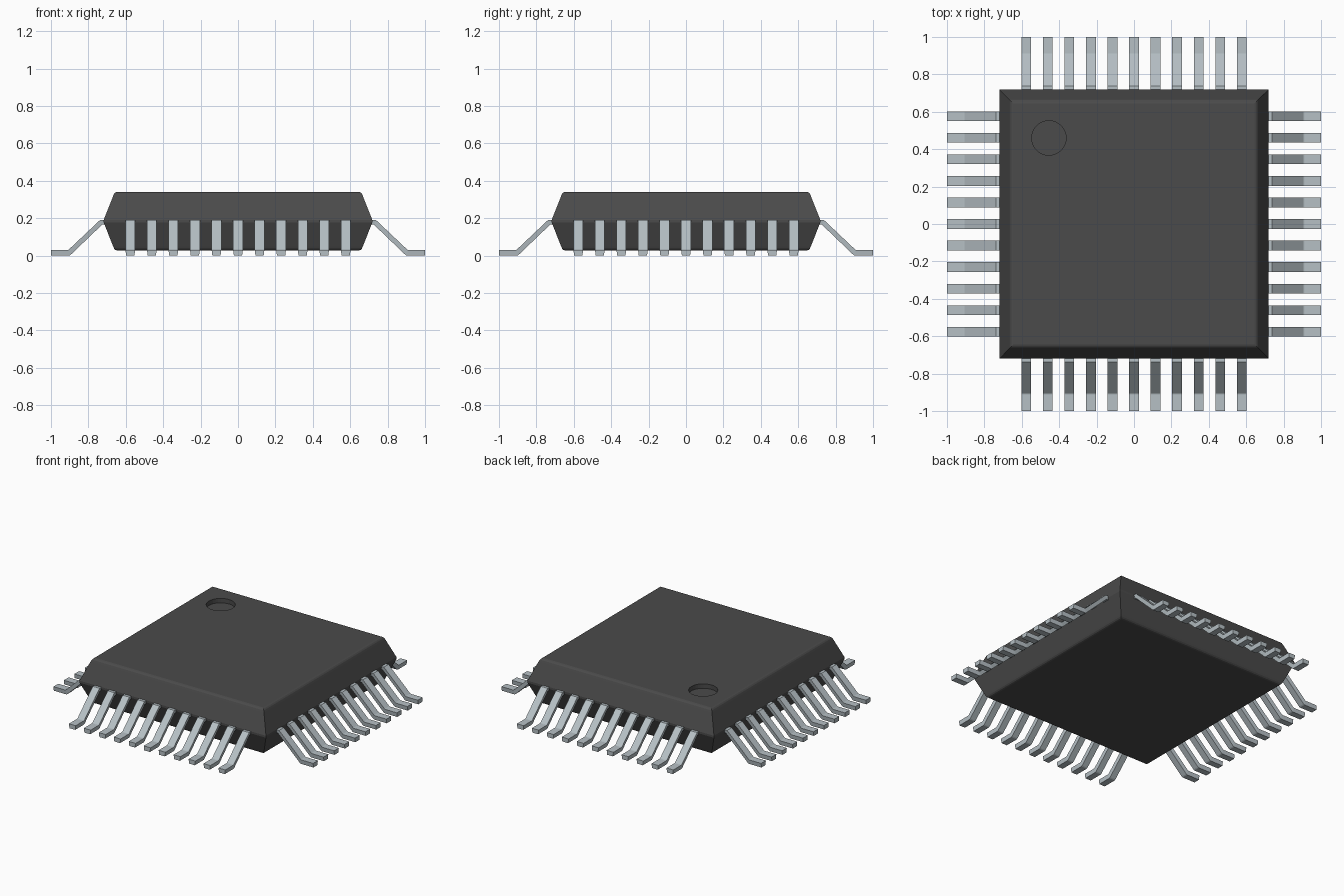
import bpy, bmesh, math
from mathutils import Matrix

cube = bpy.data.objects.get("Cube")
if cube:
    bpy.data.objects.remove(cube, do_unlink=True)


def material(name, rgb, rough):
    m = bpy.data.materials.new(name)
    m.use_nodes = True
    m.diffuse_color = (*rgb, 1)
    bsdf = next(n for n in m.node_tree.nodes if n.type == 'BSDF_PRINCIPLED')
    bsdf.inputs["Base Color"].default_value = (*rgb, 1)
    bsdf.inputs["Roughness"].default_value = rough
    return m


dark = material("dark plastic", (0.07, 0.07, 0.07), 0.6)
metal = material("pale metal", (0.47, 0.53, 0.56), 0.4)


def make_object(name, bm, mat):
    bmesh.ops.recalc_face_normals(bm, faces=bm.faces)
    mesh = bpy.data.meshes.new(name)
    bm.to_mesh(mesh)
    bm.free()
    mesh.materials.append(mat)
    ob = bpy.data.objects.new(name, mesh)
    bpy.context.collection.objects.link(ob)
    return ob


def loft(bm, rings):
    """Skin a stack of equal rings and close both ends."""
    loops = [[bm.verts.new(p) for p in ring] for ring in rings]
    n = len(loops[0])
    for a, b in zip(loops, loops[1:]):
        for i in range(n):
            j = (i + 1) % n
            bm.faces.new((a[i], a[j], b[j], b[i]))
    bm.faces.new(loops[0][::-1])
    bm.faces.new(loops[-1])


# Body: square rings (half width, height) with softened top and bottom edges
MID = 0.184
upper = [(0.718, 0.007), (0.667, 0.136), (0.662, 0.147), (0.655, 0.154), (0.645, 0.157)]
levels = [(h, MID - d) for h, d in reversed(upper)] + [(h, MID + d) for h, d in upper]
bm = bmesh.new()
loft(bm, [[(-h, -h, z), (h, -h, z), (h, h, z), (-h, h, z)] for h, z in levels])
body = make_object("chip_body", bm, dark)

# Round orientation dimple cut into one corner of the top
bm = bmesh.new()
bmesh.ops.create_cone(bm, cap_ends=True, segments=32, radius1=0.092, radius2=0.092,
                      depth=0.1, matrix=Matrix.Translation((-0.455, 0.46, 0.36)))
cutter = make_object("dimple_cutter", bm, dark)
cutter.hide_render = True
mod = body.modifiers.new("dimple", 'BOOLEAN')
mod.operation = 'DIFFERENCE'
mod.solver = 'EXACT'
mod.object = cutter
bpy.context.view_layer.objects.active = body
bpy.ops.object.modifier_apply(modifier=mod.name)
bpy.data.objects.remove(cutter, do_unlink=True)

# Pin: bent strip running outwards; (top x, top z, bottom x, bottom z)
STATIONS = [(0.69, 0.190, 0.69, 0.166), (0.738, 0.190, 0.726, 0.166),
            (0.905, 0.032, 0.895, 0.004), (0.912, 0.030, 0.902, 0.0),
            (1.0, 0.030, 1.0, 0.0)]
TOP_W, LOW_W = 0.026, 0.022
COUNT, PITCH = 11, 0.1152

# One row of pins per side
for side, angle in (("left", 0), ("back", 90), ("right", 180), ("front", 270)):
    bm = bmesh.new()
    for i in range(COUNT):
        y = (i - (COUNT - 1) / 2) * PITCH
        loft(bm, [[(tx, y - TOP_W, tz), (tx, y + TOP_W, tz),
                   (bx, y + LOW_W, bz), (bx, y - LOW_W, bz)]
                  for tx, tz, bx, bz in STATIONS])
    bm.transform(Matrix.Rotation(math.radians(angle), 4, 'Z'))
    make_object(side + "_pins", bm, metal)
